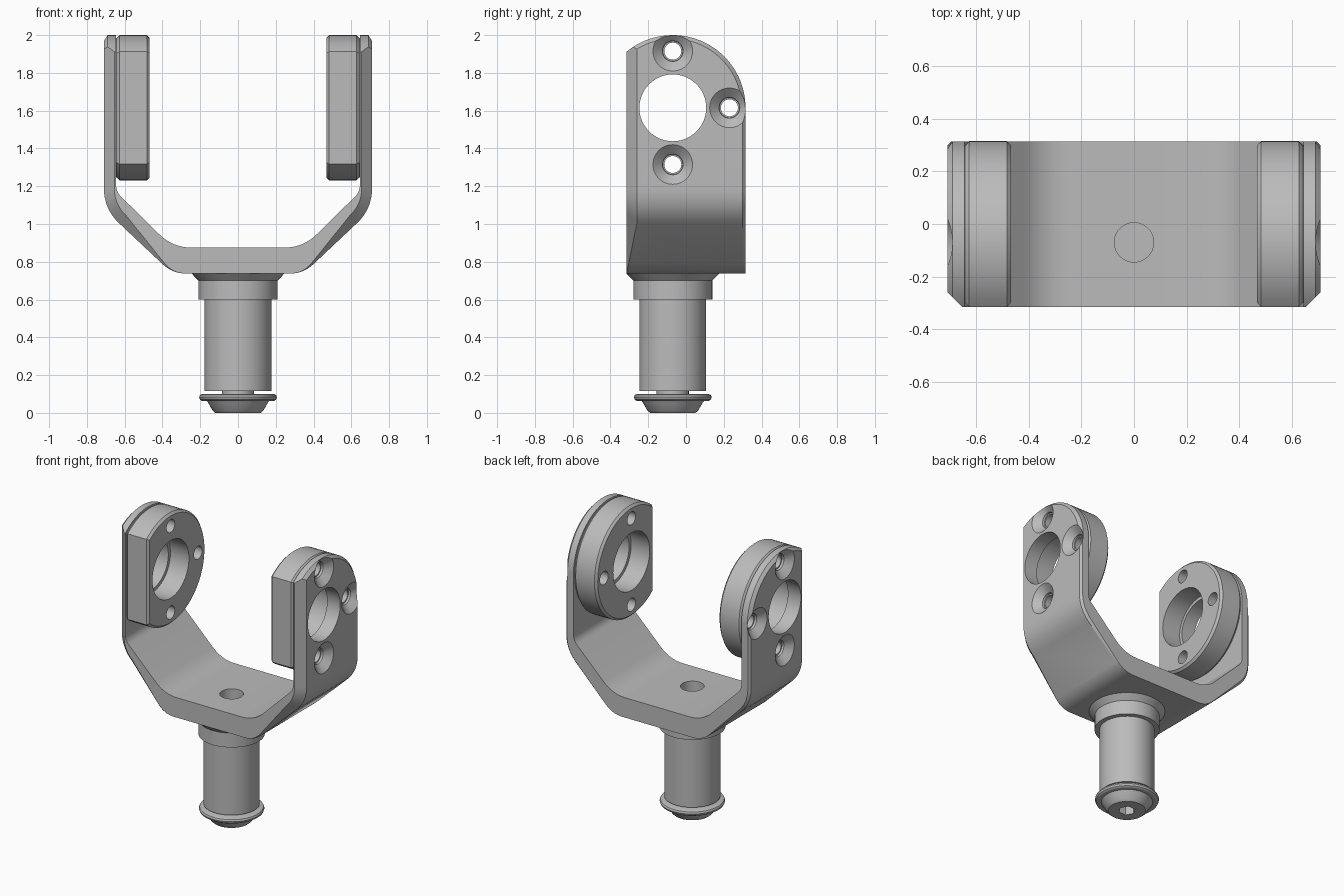
import bpy, bmesh
from math import sin, cos, pi, radians, acos
from mathutils import Vector

cube = bpy.data.objects.get("Cube")
if cube:
    bpy.data.objects.remove(cube)

steel = bpy.data.materials.new("brushed grey")
steel.use_nodes = True
GREY = (0.5, 0.5, 0.5, 1)
steel.diffuse_color = GREY
steel.node_tree.nodes["Principled BSDF"].inputs["Base Color"].default_value = GREY

AY, AZ, R = -0.07, 1.615, 0.385      # pivot axis position and head radius
FRONT, BACK = -0.315, 0.314
SCREWS = [(AY, AZ + 0.3), (AY, AZ - 0.3), (AY + 0.3, AZ)]


def loft(name, rings):
    """Skin a list of equal-length point rings and cap both ends."""
    bm = bmesh.new()
    loops = [[bm.verts.new(p) for p in ring] for ring in rings]
    n = len(loops[0])
    for a, b in zip(loops, loops[1:]):
        for i in range(n):
            j = (i + 1) % n
            bm.faces.new((a[i], a[j], b[j], b[i]))
    bm.faces.new(loops[0])
    bm.faces.new(loops[-1])
    bmesh.ops.remove_doubles(bm, verts=bm.verts, dist=0.0003)
    bmesh.ops.recalc_face_normals(bm, faces=bm.faces)
    mesh = bpy.data.meshes.new(name)
    bm.to_mesh(mesh)
    bm.free()
    mesh.materials.append(steel)
    obj = bpy.data.objects.new(name, mesh)
    bpy.context.collection.objects.link(obj)
    return obj


def turn_x(name, profile, y, z, n=32):
    """Revolve (x, radius) pairs about an x-parallel axis."""
    return loft(name, [[(x, y + r * cos(2 * pi * i / n), z + r * sin(2 * pi * i / n))
                        for i in range(n)] for x, r in profile])


def turn_z(name, profile, n=48):
    """Revolve (z, radius) pairs about the stem axis."""
    return loft(name, [[(r * cos(2 * pi * i / n), AY + r * sin(2 * pi * i / n), z)
                        for i in range(n)] for z, r in profile])


def boolean(obj, cutter, operation="DIFFERENCE"):
    cutter.hide_render = True
    mod = obj.modifiers.new("cut", "BOOLEAN")
    mod.operation, mod.object, mod.solver = operation, cutter, "EXACT"
    bpy.context.view_layer.objects.active = obj
    bpy.ops.object.modifier_apply(modifier=mod.name)
    bpy.data.objects.remove(cutter)


def rounded(points, radii, steps=8):
    """Polyline whose inner corners are eased by the given tangent lengths."""
    pts = [Vector(p) for p in points]
    out = [pts[0]]
    for a, b, c, t in zip(pts, pts[1:], pts[2:], radii):
        p, q = b + (a - b).normalized() * t, b + (c - b).normalized() * t
        for k in range(steps + 1):
            u = k / steps
            out.append(p * (1 - u) ** 2 + b * 2 * u * (1 - u) + q * u * u)
    return out + [pts[-1]]


# Fork: bent strap with a wide front chamfer that fades out under the base
outer = rounded([(0.71, 2.1), (0.71, 1.08), (0.346, 0.737), (0.1, 0.737)], [0.11, 0.075])
inner = rounded([(0.645, 2.1), (0.645, 1.17), (0.345, 0.875), (0.1, 0.875)], [0.035, 0.1])


def strap_ring(y, width, slanted=0):
    half = []
    for i, p in enumerate(outer):
        t = (outer[min(i + 1, len(outer) - 1)] - outer[max(i - 1, 0)]).normalized()
        d = width * min(1, max(0, (p.y - 0.737) / 0.25))
        q = p + Vector((t.y, -t.x)) * d * (1 - slanted)
        half.append((q.x, y + d * slanted, q.y))
    right = half + [(p.x, y, p.y) for p in reversed(inner)]
    k = len(half)
    left = [(-x, yy, z) for x, yy, z in right]
    return right[:k] + left[:k][::-1] + left[k:][::-1] + right[k:]


fork = loft("fork", [strap_ring(FRONT, 0.055), strap_ring(FRONT, 0.055, 1),
                     strap_ring(BACK - 0.015, 0), strap_ring(BACK, 0.015)])


# Rounded arm tips with a small outer bevel
def tip_ring(x, inset):
    arc = [radians(150 * (1 - i / 36)) for i in range(37)]
    pts = [(x, AY + (R - inset) * cos(a), AZ + (R - inset) * sin(a)) for a in arc]
    return pts + [(x, 0.4, AZ), (x, 0.4, 0.5), (x, -0.405, 0.5)]


boolean(fork, loft("tip_cutter", [tip_ring(-0.73, 0.04), tip_ring(-0.69, 0),
                                  tip_ring(0.69, 0), tip_ring(0.73, 0.04)]), "INTERSECT")
boolean(fork, turn_x("bore_cutter", [(-1, 0.177), (1, 0.177)], AY, AZ, 48))
boolean(fork, turn_z("base_hole_cutter", [(0.6, 0.075), (1, 0.075)], 32))
for s in (1, -1):
    for y, z in SCREWS:
        sink = [(0.6, 0.047), (0.665, 0.055), (0.71, 0.105), (0.75, 0.145)]
        boolean(fork, turn_x("sink_cutter", [(s * x, r) for x, r in sink], y, z))


# Bearing pads: D-shaped discs on the inside of each arm
def pad_ring(x, inset):
    r = R - inset
    end = acos((FRONT + inset - AY) / r)
    return [(x, AY + r * cos(a), AZ + r * sin(a))
            for a in (end * (1 - i / 24) for i in range(49))]


parts = [fork]
for s, side in ((1, "left"), (-1, "right")):
    sections = [(0.468, 0.015), (0.483, 0), (0.627, 0), (0.642, 0.015), (0.65, 0.015)]
    pad = loft(side + "_pad", [pad_ring(s * x, d) for x, d in sections])
    bore = [(0.4, 0.2), (0.61, 0.2), (0.61, 0.177), (0.8, 0.177)]
    boolean(pad, turn_x("bore_cutter", [(s * x, r) for x, r in bore], AY, AZ, 48))
    for y, z in SCREWS:
        boolean(pad, turn_x("screw_cutter", [(s * 0.4, 0.045), (s * 0.8, 0.045)], y, z))
    parts.append(pad)

# Stem: flared collar over a plain shaft
stem = turn_z("stem", [(0.742, 0.245), (0.737, 0.245), (0.7, 0.209), (0.6, 0.209),
                       (0.6, 0.177), (0.115, 0.177)])
boolean(stem, turn_z("stem_hole_cutter", [(0.62, 0.075), (1, 0.075)], 32))
parts.append(stem)

# End screw: neck, round-edged flange and tapered head with a hex socket
screw = turn_z("end_screw", [(0.13, 0.085), (0.1, 0.085), (0.1, 0.19), (0.095, 0.201),
                             (0.083, 0.206), (0.07, 0.201), (0.063, 0.19), (0.063, 0.165),
                             (0.052, 0.157), (0.012, 0.134), (0, 0.12)])
boolean(screw, turn_z("hex_cutter", [(-0.1, 0.055), (0.06, 0.055)], 6))
parts.append(screw)

# Smooth curved faces, keep machined edges crisp
for obj in bpy.context.view_layer.objects:
    obj.select_set(obj in parts)
bpy.context.view_layer.objects.active = fork
bpy.ops.object.shade_smooth_by_angle(angle=radians(25))
